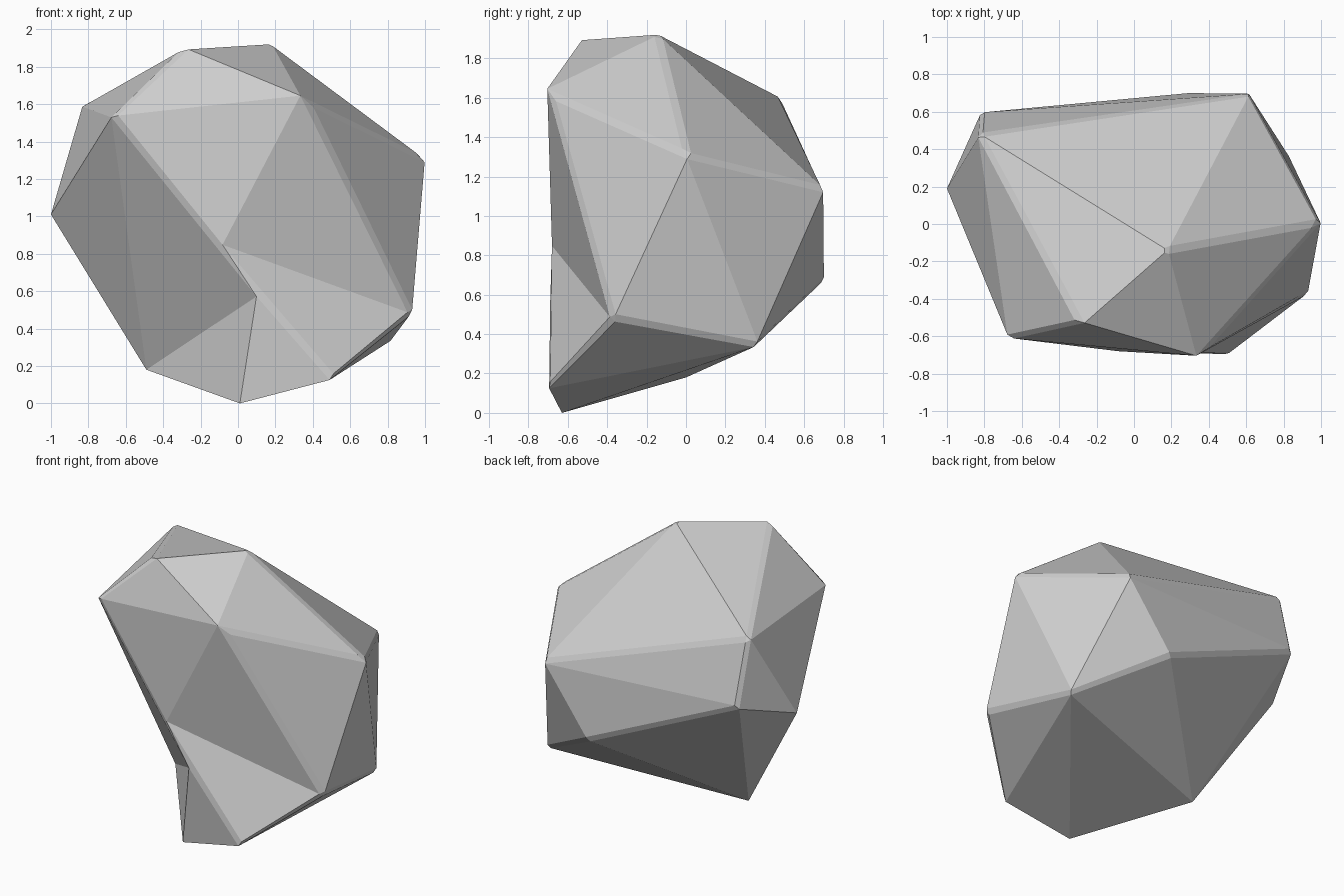
import bpy
import bmesh

cube = bpy.data.objects.get("Cube")
if cube:
    bpy.data.objects.remove(cube, do_unlink=True)

# Corner points of the boulder
CORNERS = {
    "crown_front": (-.29, -.53, 1.9),
    "crown_back": (.18, -.14, 1.92),
    "shoulder_back": (-.83, .48, 1.6),
    "shoulder_front": (-.67, -.61, 1.54),
    "brow": (.37, -.69, 1.62),
    "left_tip": (1, .01, 1.31),
    "right_tip": (-1, .19, 1.01),
    "belly": (-.01, -.69, .73),
    "left_hip": (.93, -.37, .48),
    "toe": (.51, -.7, .13),
    "base": (.01, -.63, 0),
    "heel": (-.49, 0, .18),
    "back_hip": (.83, .36, .34),
    "back_peak": (.62, .7, 1.14),
    "back_low": (.28, .7, .67),
    "back_right": (-.82, .6, 1.15),
}

# Hull edges turned inwards to form the shallow hollows beside the belly
HOLLOWS = [("right_tip", "base"), ("shoulder_front", "base"), ("brow", "toe")]

# Ridges worn to a narrow chamfer
WORN = [
    ("crown_front", "shoulder_front"), ("crown_front", "shoulder_back"),
    ("shoulder_front", "belly"), ("belly", "toe"), ("toe", "left_hip"),
    ("brow", "left_hip"), ("brow", "left_tip"), ("left_tip", "crown_back"),
    ("left_tip", "back_peak"), ("back_peak", "shoulder_back"),
    ("shoulder_back", "back_right"), ("back_right", "back_low"),
    ("back_low", "back_hip"), ("back_hip", "left_hip"),
]

bm = bmesh.new()
corner = {name: bm.verts.new(co) for name, co in CORNERS.items()}
bmesh.ops.convex_hull(bm, input=list(bm.verts))


def edge_between(pair):
    return bm.edges.get([corner[name] for name in pair])


for pair in HOLLOWS:
    edge = edge_between(pair)
    if edge:
        bmesh.utils.edge_rotate(edge)

ridges = [e for e in map(edge_between, WORN) if e]
bmesh.ops.bevel(bm, geom=ridges, offset=.022, offset_type='OFFSET',
                segments=1, profile=.5, affect='EDGES', clamp_overlap=True)
bmesh.ops.recalc_face_normals(bm, faces=list(bm.faces))

# Boulder object with flat facets
mesh = bpy.data.meshes.new("boulder")
bm.to_mesh(mesh)
bm.free()
boulder = bpy.data.objects.new("boulder", mesh)
bpy.context.collection.objects.link(boulder)

# Stone colour
stone = bpy.data.materials.new("stone_grey")
stone.use_nodes = True
grey = (.62, .62, .62, 1)
stone.diffuse_color = grey
shader = next(n for n in stone.node_tree.nodes if n.type == 'BSDF_PRINCIPLED')
shader.inputs["Base Color"].default_value = grey
shader.inputs["Roughness"].default_value = .9
mesh.materials.append(stone)
